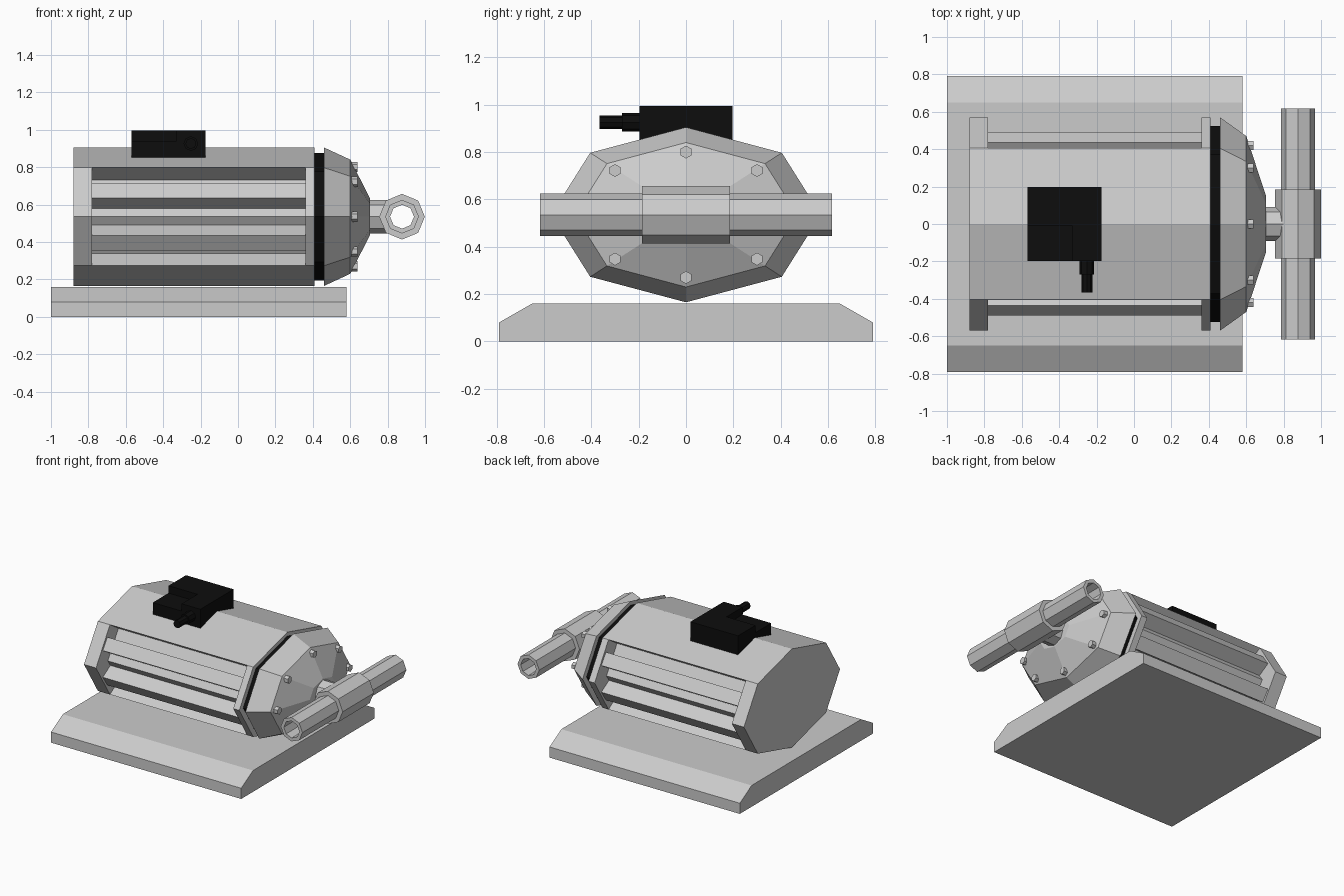
import bpy, bmesh
from math import sin, cos, pi
from mathutils import Vector, Matrix

if "Cube" in bpy.data.objects:
    bpy.data.objects.remove(bpy.data.objects["Cube"])

CZ = 0.535   # height of the motor axis

black = bpy.data.materials.new("black")
black.diffuse_color = (0.004, 0.004, 0.004, 1)
black.use_nodes = True
black.node_tree.nodes["Principled BSDF"].inputs["Base Color"].default_value = black.diffuse_color


def finish(name, bm, mat=None):
    bmesh.ops.recalc_face_normals(bm, faces=bm.faces)
    me = bpy.data.meshes.new(name)
    bm.to_mesh(me)
    bm.free()
    ob = bpy.data.objects.new(name, me)
    bpy.context.collection.objects.link(ob)
    if mat:
        me.materials.append(mat)
    return ob


def loft(name, sections, mat=None):
    """Skin closed (y, z) outlines placed along x, with end caps."""
    bm = bmesh.new()
    rings = [[bm.verts.new((x, y, z)) for y, z in pts] for x, pts in sections]
    n = len(rings[0])
    for a, b in zip(rings, rings[1:]):
        for i in range(n):
            bm.faces.new((a[i], a[(i + 1) % n], b[(i + 1) % n], b[i]))
    bm.faces.new(rings[0])
    bm.faces.new(rings[-1])
    return finish(name, bm, mat)


def mirror_outline(quarter):
    """Quarter outline (top centre to side) mirrored to a full one about the axis."""
    half = quarter + [(y, -z) for y, z in reversed(quarter[:-1])]
    full = half + [(-y, z) for y, z in reversed(half[1:-1])]
    return [(y, z + CZ) for y, z in full]


def shell(s=1.0):
    return mirror_outline([(0, 0.37 * s), (0.405 * s, 0.262 * s), (0.57 * s, 0)])


def lathe_y(name, loop, x, z, mat=None, closed=True, sides=8, twist=0.0):
    """Turn an (r, y) outline about an axis parallel to y."""
    bm = bmesh.new()
    rings = []
    for k in range(sides):
        a = 2 * pi * k / sides + twist
        rings.append([bm.verts.new((x + r * cos(a), y, z + r * sin(a))) for r, y in loop])
    m = len(loop)
    for k in range(sides):
        a, b = rings[k], rings[(k + 1) % sides]
        for i in range(m if closed else m - 1):
            j = (i + 1) % m
            bm.faces.new((a[i], a[j], b[j], b[i]))
    if not closed:
        bm.faces.new([r[0] for r in rings])
        bm.faces.new([r[-1] for r in rings])
    return finish(name, bm, mat)


def prism_x(name, x0, x1, y, z, r, sides):
    """Regular prism along x with a corner pointing up."""
    pts = [(y + r * sin(2 * pi * k / sides), z + r * cos(2 * pi * k / sides)) for k in range(sides)]
    return loft(name, [(x0, pts), (x1, pts)])


# Base plate with chamfered long edges
plate = [(-0.79, 0), (-0.79, 0.08), (-0.65, 0.16), (0.65, 0.16), (0.79, 0.08), (0.79, 0)]
loft("base_plate", [(-1.0, plate), (0.58, plate)])

# Motor housing: two full end rings and a grooved middle with cooling ribs
loft("housing_rear", [(-0.88, shell()), (-0.78, shell())])
loft("housing_front", [(0.36, shell()), (0.41, shell())])
ribbed = mirror_outline([(0, 0.37), (0.405, 0.262), (0.304, 0.196), (0.35, 0.124),
                         (0.435, 0.18), (0.49, 0.10), (0.40, 0.045), (0.43, 0)])
loft("housing_ribs", [(-0.78, ribbed), (0.36, ribbed)])

# Black gasket and faceted front cover
loft("gasket", [(0.41, shell(0.92)), (0.46, shell(0.92))], black)
loft("front_cover", [(0.46, shell()), (0.60, shell(0.825)), (0.705, shell(0.27))])

# Hex bolts around the cover
bolts = [(0, 0.265), (0, -0.265), (0.42, 0), (-0.42, 0)]
bolts += [(sy * 0.30, sz * 0.187) for sy in (-1, 1) for sz in (-1, 1)]
for y, z in bolts:
    prism_x("cover_bolt", 0.58, 0.64, y, CZ + z, 0.027, 6)

# Outlet neck and hollow cross pipe with a thicker sleeve in the middle
prism_x("outlet_neck", 0.69, 0.80, 0, CZ, 0.09, 8)
lathe_y("cross_pipe", [(0.064, -0.617), (0.09, -0.617), (0.09, -0.185), (0.122, -0.185),
                       (0.122, 0.185), (0.09, 0.185), (0.09, 0.617), (0.064, 0.617)], 0.877, CZ)

# Black terminal box: L-shaped upper part over a full lower part
x0, x1, xm = -0.57, -0.175, -0.33
bm = bmesh.new()


def prism_z(pts, z0, z1):
    face = bm.faces.new([bm.verts.new((x, y, z0)) for x, y in pts])
    ext = bmesh.ops.extrude_face_region(bm, geom=[face], use_keep_orig=True)
    bmesh.ops.translate(bm, vec=(0, 0, z1 - z0),
                        verts=[v for v in ext["geom"] if isinstance(v, bmesh.types.BMVert)])


prism_z([(x0, -0.197), (x1, -0.197), (x1, 0.197), (x0, 0.197)], 0.85, 0.94)
prism_z([(xm, -0.197), (x1, -0.197), (x1, 0.197), (x0, 0.197), (x0, -0.01), (xm, -0.01)], 0.94, 0.995)
finish("terminal_box", bm, black)

# Stepped cable gland on the box
lathe_y("cable_gland", [(0.039, -0.18), (0.039, -0.27), (0.029, -0.27), (0.029, -0.365)],
        -0.252, 0.926, black, closed=False)
